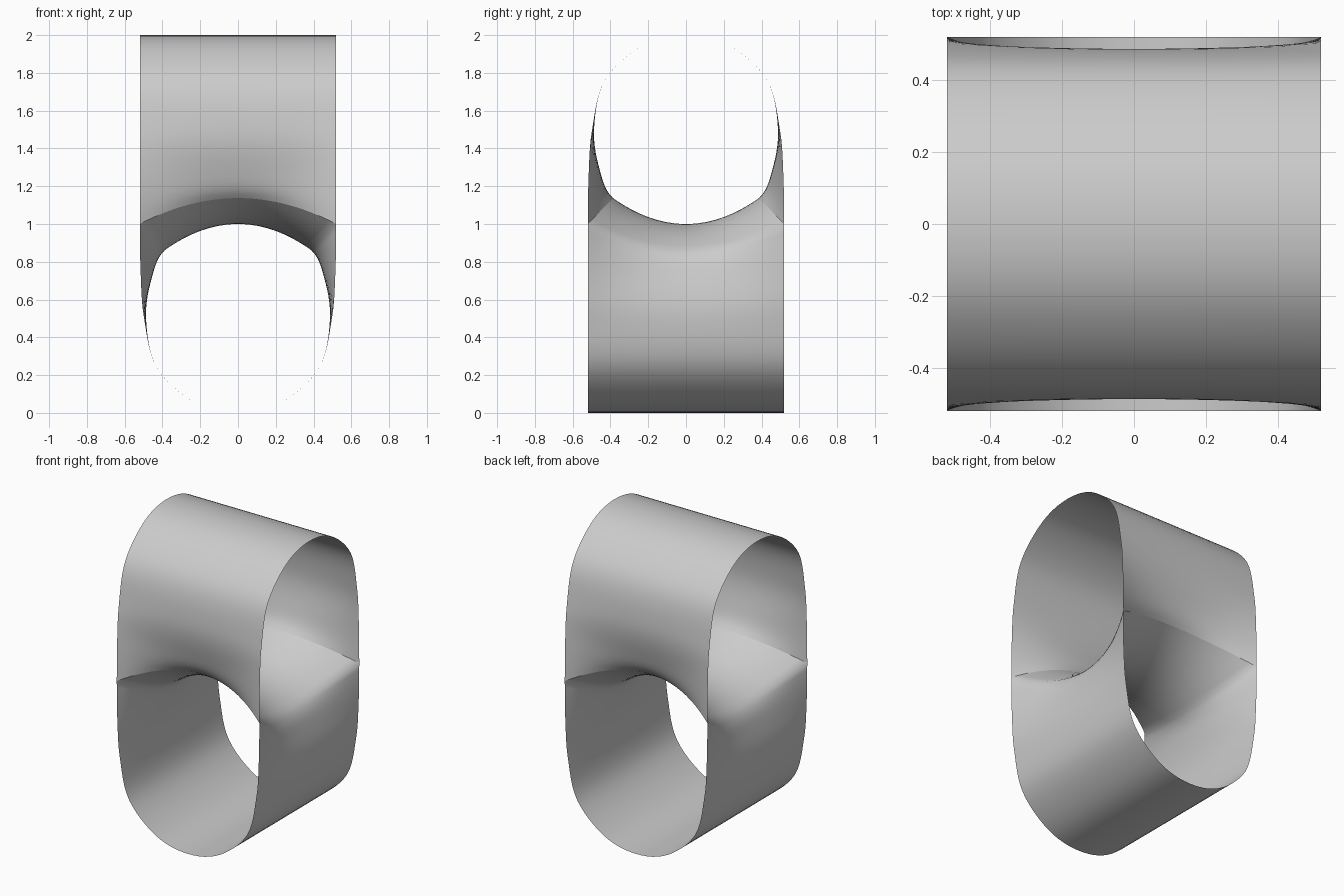
import bpy, bmesh

if "Cube" in bpy.data.objects:
    bpy.data.objects.remove(bpy.data.objects["Cube"])

HALF = 0.52      # half width of the square plan
LIFT = 0.137     # rise of the saddle edge above the middle
PINCH = 0.134    # inward bow of the walls at mid-length
N = 24           # cells across the saddle

grey = bpy.data.materials.new("plain grey")
grey.diffuse_color = (0.6, 0.6, 0.6, 1)
grey.use_nodes = True
grey.node_tree.nodes["Principled BSDF"].inputs["Base Color"].default_value = grey.diffuse_color

# Half profiles (offset, height) from seam to crown; first point only steers the seam
RIM = [(0.52, 0.75), (0.52, 1.0), (0.515, 1.27), (0.497, 1.5),
       (0.43, 1.76), (0.23, 1.945), (0.0, 2.0)]
MID = [(0.20, 1.037), (0.386, 1.137), (0.455, 1.28), (0.487, 1.5),
       (0.43, 1.76), (0.23, 1.945), (0.0, 2.0)]


def spline(pts, steps=6):
    """Smooth curve through all points but the first and last."""
    out = []
    for a, b, c, d in zip(pts, pts[1:], pts[2:], pts[3:]):
        for i in range(steps):
            t = i / steps
            out.append(tuple(0.5 * (2 * q + (r - p) * t + (2 * p - 5 * q + 4 * r - s) * t * t
                             + (3 * q - p - 3 * r + s) * t ** 3)
                             for p, q, r, s in zip(a, b, c, d)))
    return out + [pts[-2]]


def arch_rows():
    """Arch swept along x, with walls pinched in at mid-length."""
    rows = []
    for i in range(N + 1):
        u = 2 * i / N - 1
        k = 1 - u * u
        half = [(a[0] + k * (b[0] - a[0]), a[1] + k * (b[1] - a[1])) for a, b in zip(RIM, MID)]
        full = half + [(-y, z) for y, z in reversed(half[:-1])]
        rows.append([(HALF * u, y, z) for y, z in spline(full)])
    return rows


def saddle_rows():
    """Saddle floor: rises toward +-y, falls toward +-x."""
    steps = [2 * i / N - 1 for i in range(N + 1)]
    return [[(u * (HALF - PINCH * (1 - v * v)), v * (HALF - PINCH * (1 - u * u)),
              1 + LIFT * (v * v - u * u)) for v in steps] for u in steps]


def make(name, grids):
    bm = bmesh.new()
    for rows in grids:
        vs = [[bm.verts.new(p) for p in row] for row in rows]
        for r0, r1 in zip(vs, vs[1:]):
            for j in range(len(r0) - 1):
                bm.faces.new((r0[j], r0[j + 1], r1[j + 1], r1[j]))
    bmesh.ops.remove_doubles(bm, verts=bm.verts, dist=0.0035)
    bmesh.ops.recalc_face_normals(bm, faces=bm.faces)
    for f in bm.faces:
        f.smooth = True
    mesh = bpy.data.meshes.new(name)
    bm.to_mesh(mesh)
    bm.free()
    mesh.materials.append(grey)
    obj = bpy.data.objects.new(name, mesh)
    bpy.context.collection.objects.link(obj)


arch = arch_rows()
# The trough is the arch turned over and rotated a quarter turn
trough = [[(y, x, 2 - z) for x, y, z in row] for row in arch]
make("upper_arch", [arch])
make("saddle_and_trough", [saddle_rows(), trough])
